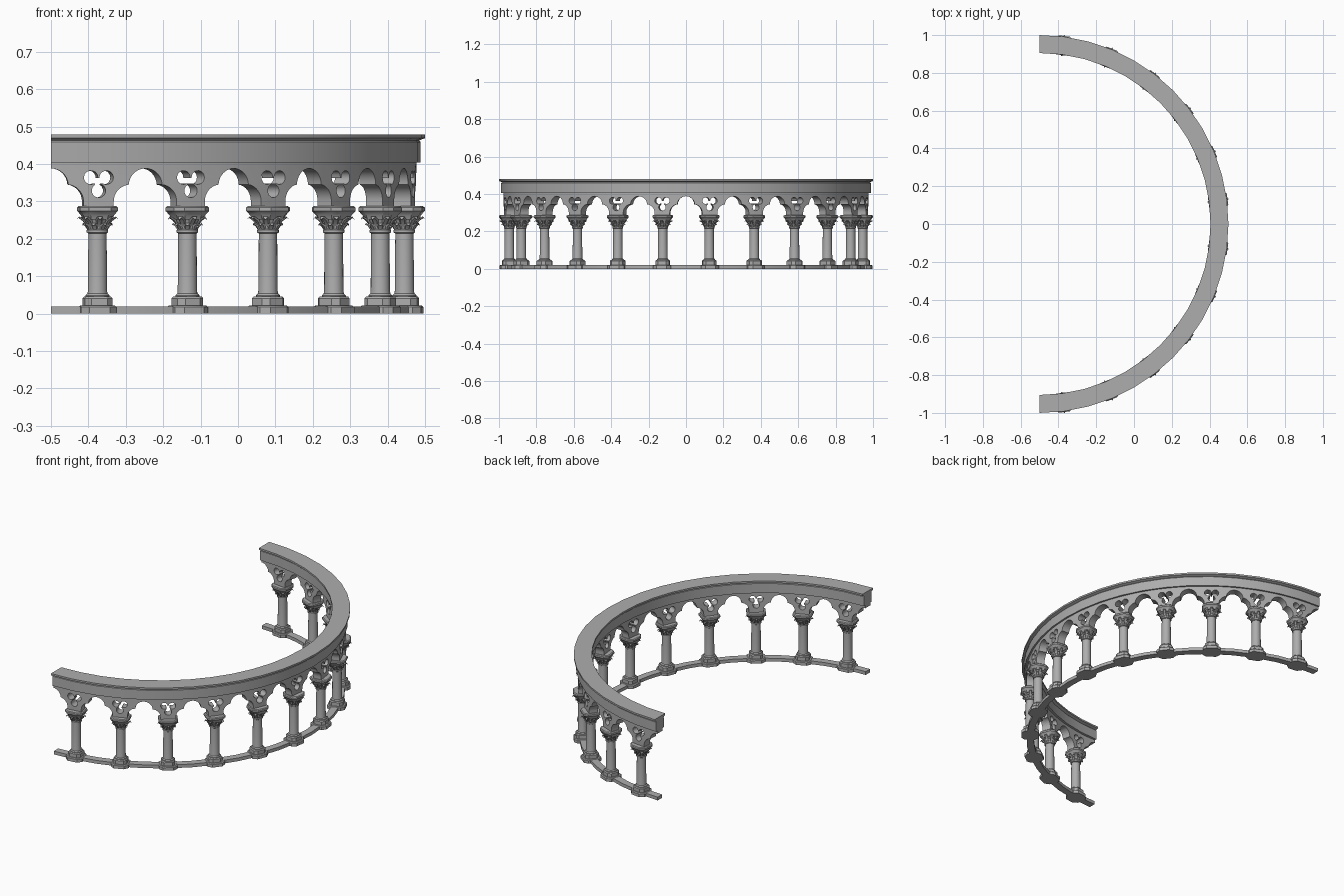
import bpy, bmesh, math
from math import sin, cos, pi, radians
from mathutils import Vector

if "Cube" in bpy.data.objects:
    bpy.data.objects.remove(bpy.data.objects["Cube"])

R = 0.953            # radius of the column line
CX = -0.5            # centre of the half circle
BAYS = 12
STEP = pi / BAYS
HALF = R * STEP / 2  # half a bay, measured along the arc

stone = bpy.data.materials.new("grey stone")
stone.diffuse_color = (0.42, 0.42, 0.42, 1)
stone.use_nodes = True
stone.node_tree.nodes["Principled BSDF"].inputs["Base Color"].default_value = stone.diffuse_color


def finish(bm, name):
    bmesh.ops.recalc_face_normals(bm, faces=bm.faces)
    me = bpy.data.meshes.new(name)
    bm.to_mesh(me)
    bm.free()
    me.materials.append(stone)
    me.shade_smooth()
    me.set_sharp_from_angle(angle=radians(32))
    return me


def place(me, name, angle=0.0, radius=0.0):
    ob = bpy.data.objects.new(name, me)
    ob.location = (CX + radius * cos(angle), radius * sin(angle), 0)
    ob.rotation_euler.z = angle
    bpy.context.collection.objects.link(ob)


def loft(bm, rings):
    """Skin a row of equal point rings and cap both ends."""
    vs = [[bm.verts.new(p) for p in ring] for ring in rings]
    n = len(vs[0])
    for a, b in zip(vs, vs[1:]):
        for i in range(n):
            j = (i + 1) % n
            bm.faces.new((a[i], a[j], b[j], b[i]))
    bm.faces.new(vs[0])
    bm.faces.new(vs[-1])


def sweep(name, profile, steps=24):
    """Carry a radius/height profile round the half circle."""
    bm = bmesh.new()
    angles = [-pi / 2 + pi * i / steps for i in range(steps + 1)]
    loft(bm, [[(r * cos(a), r * sin(a), z) for r, z in profile] for a in angles])
    place(finish(bm, name), name)


def round_rings(profile, n=20):
    return [[(r * cos(2 * pi * i / n), r * sin(2 * pi * i / n), z) for i in range(n)]
            for r, z in profile]


def block_rings(profile, cut=0.42):
    """Square with cut corners: half-width and height per ring."""
    out = []
    for h, z in profile:
        c = h * (1 - cut)
        out.append([(x, y, z) for x, y in ((h, -c), (h, c), (c, h), (-c, h),
                                           (-h, c), (-h, -c), (-c, -h), (c, -h))])
    return out


# Continuous rings: floor kerb, and frieze with overhanging cornice
sweep("floor_kerb", [(0.933, 0), (0.973, 0), (0.973, 0.019), (0.933, 0.019)])
outer = [(0.988, 0.404), (0.988, 0.459), (0.984, 0.463), (0.992, 0.466),
         (1.0, 0.469), (1.0, 0.479)]
sweep("frieze_and_cornice", outer + [(1.905 - r, z) for r, z in reversed(outer)])

# Column parts, shared by every bay
parts = {
    "column_plinth": block_rings([(0.048, 0), (0.048, 0.017), (0.044, 0.021)]),
    "column_base_block": block_rings([(0.037, 0.02), (0.037, 0.041), (0.033, 0.046)]),
    "column_shaft": round_rings([(0.032, 0.044), (0.032, 0.049), (0.027, 0.054),
                                 (0.026, 0.06), (0.0245, 0.216)]),
    "column_capital_bell": round_rings([(0.024, 0.214), (0.029, 0.217), (0.029, 0.223),
                                        (0.026, 0.226), (0.029, 0.24), (0.035, 0.254),
                                        (0.042, 0.264)]),
    "column_abacus": block_rings([(0.037, 0.252), (0.041, 0.262), (0.048, 0.271),
                                  (0.051, 0.274), (0.051, 0.283), (0.047, 0.287)]),
}
meshes = {}
for name, rings in parts.items():
    bm = bmesh.new()
    loft(bm, rings)
    meshes[name] = finish(bm, name)

# Two rows of curled leaves round the capital
bm = bmesh.new()
rows = (([(0.024, 0.226), (0.031, 0.237), (0.038, 0.242), (0.039, 0.238)], pi / 8),
        ([(0.027, 0.237), (0.037, 0.251), (0.049, 0.259), (0.054, 0.254)], 0))
for path, turn in rows:
    for k in range(8):
        a = k * pi / 4 + turn
        u, v = Vector((cos(a), sin(a), 0)), Vector((-sin(a), cos(a), 0))
        rings = []
        for (r, z), w in zip(path, (0.006, 0.010, 0.007, 0.003)):
            p = u * r + Vector((0, 0, z))
            d = u * 0.0025 + Vector((0, 0, -0.003))
            rings.append([p - v * w, p + v * w, p + v * w * 0.6 + d, p - v * w * 0.6 + d])
        loft(bm, rings)
meshes["column_capital_leaves"] = finish(bm, "column_capital_leaves")


# Arcade bay: spandrel over one column, cusped half arches, pierced trefoil
def arc(cx, cz, r, a0, a1, n):
    return [(cx + r * cos(radians(a0 + (a1 - a0) * i / n)),
             cz + r * sin(radians(a0 + (a1 - a0) * i / n))) for i in range(n + 1)]


side = [(HALF - 0.085, 0.284)]
side += arc(HALF - 0.04, 0.300, 0.045, 180, 96.4, 8)
side += arc(HALF, 0.343, 0.045, 177, 90, 8)
top = [(HALF - HALF * i / 4, 0.408) for i in range(9)]
outline = side + top + [(-s, z) for s, z in reversed(side)]

trefoil = []
for k in range(3):
    a = 30 + 120 * k
    lx, lz = 0.0235 * cos(radians(a)), 0.352 + 0.0235 * sin(radians(a))
    trefoil += arc(lx, lz, 0.0185, a - 152, a + 152, 12)

bm = bmesh.new()
for loop in (outline, trefoil):
    vs = [bm.verts.new((s, 0.024, z)) for s, z in loop]
    for i in range(len(vs)):
        bm.edges.new((vs[i - 1], vs[i]))
bmesh.ops.triangle_fill(bm, edges=bm.edges[:], use_beauty=True)
geo = bmesh.ops.extrude_face_region(bm, geom=bm.faces[:], use_keep_orig=True)["geom"]
for v in geo:
    if isinstance(v, bmesh.types.BMVert):
        v.co.y = -0.024
for v in bm.verts:   # bend the flat panel onto the circle
    t, r = v.co.x / R, R + v.co.y
    v.co.x, v.co.y = r * cos(t), r * sin(t)
panel = finish(bm, "arcade_panel")

# Repeat every bay round the half circle
for b in range(BAYS):
    ang = -pi / 2 + STEP * (b + 0.5)
    for name, me in meshes.items():
        place(me, f"{name}_{b + 1}", ang, R)
    place(panel, f"arcade_panel_{b + 1}", ang)
